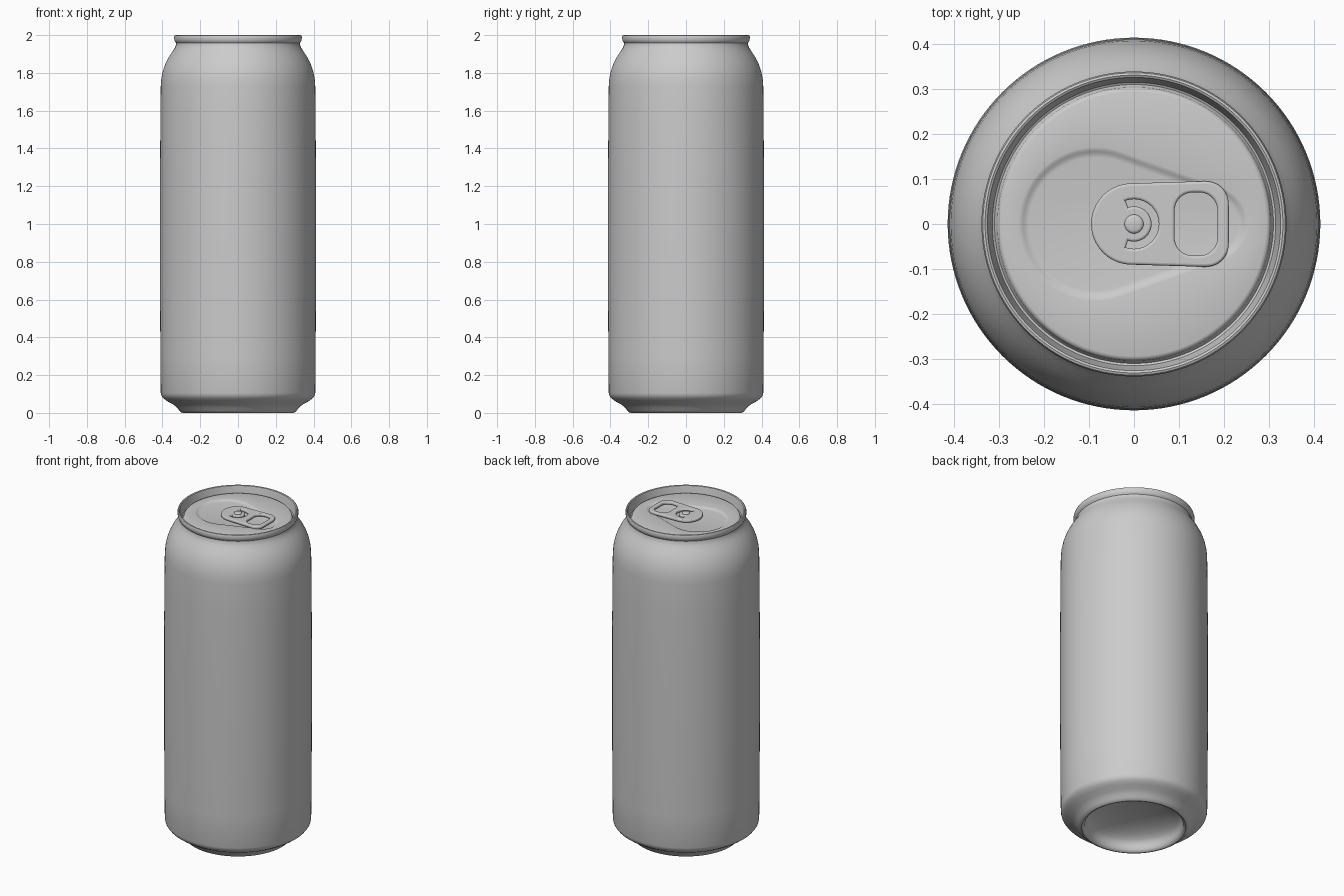
import bpy
import bmesh
from math import sin, cos, pi, sqrt, radians
from itertools import combinations

cube = bpy.data.objects.get("Cube")
if cube:
    bpy.data.objects.remove(cube)

SEGMENTS = 128
GREY = (0.6, 0.6, 0.6, 1)
metal = bpy.data.materials.new("grey metal")
metal.use_nodes = True
metal.diffuse_color = GREY
metal.node_tree.nodes["Principled BSDF"].inputs["Base Color"].default_value = GREY


def smooth(obj, angle=40):
    bpy.ops.object.select_all(action="DESELECT")
    obj.select_set(True)
    bpy.context.view_layer.objects.active = obj
    bpy.ops.object.shade_smooth_by_angle(angle=radians(angle))


def circle(r):
    return [(r * cos(2 * pi * i / SEGMENTS), r * sin(2 * pi * i / SEGMENTS))
            for i in range(SEGMENTS)]


def hull(circles, grow=0.0, centre=0.0):
    """Outline of the convex hull of circles (x, y, radius), seen from (centre, 0)."""
    discs = []
    for a, b in combinations(circles, 2):
        for k in range(61):
            discs.append([p + (q - p) * k / 60 for p, q in zip(a, b)])
    points = []
    for i in range(SEGMENTS):
        c, s = cos(2 * pi * i / SEGMENTS), sin(2 * pi * i / SEGMENTS)
        reach = 0
        for x, y, r in discs:
            along, across = (x - centre) * c + y * s, y * c - (x - centre) * s
            if abs(across) < r + grow:
                reach = max(reach, along + sqrt((r + grow) ** 2 - across ** 2))
        points.append((centre + reach * c, reach * s))
    return points


def loft(name, rings, cap_first=False, cap_last=False):
    """Skin a list of (outline, height) rings."""
    bm = bmesh.new()
    loops = [[bm.verts.new((x, y, z)) for x, y in outline] for outline, z in rings]
    for a, b in zip(loops, loops[1:]):
        for i in range(SEGMENTS):
            j = (i + 1) % SEGMENTS
            bm.faces.new((a[i], a[j], b[j], b[i]))
    if cap_first:
        bm.faces.new(loops[0][::-1])
    if cap_last:
        bm.faces.new(loops[-1])
    mesh = bpy.data.meshes.new(name)
    bm.to_mesh(mesh)
    bm.free()
    mesh.materials.append(metal)
    obj = bpy.data.objects.new(name, mesh)
    bpy.context.collection.objects.link(obj)
    smooth(obj)
    return obj


def lathe(name, profile, **caps):
    return loft(name, [(circle(r), z) for r, z in profile], **caps)


# Can wall: domed underside, foot ring, body, shoulder and neck
dome = [(0.27 * sin(k * pi / 16), 0.03 + 0.09 * cos(k * pi / 16)) for k in range(1, 9)]
foot = [(0.275, 0.012), (0.283, 0.003), (0.292, 0), (0.302, 0.004), (0.312, 0.014),
        (0.325, 0.03), (0.345, 0.046), (0.375, 0.062), (0.395, 0.077), (0.405, 0.09), (0.409, 0.105)]
body = [(0.411, 0.3), (0.413, 0.72), (0.413, 1.2), (0.411, 1.55), (0.409, 1.73)]
shoulder = [(0.406, 1.77), (0.398, 1.81), (0.384, 1.85), (0.366, 1.885), (0.348, 1.912),
            (0.335, 1.932), (0.328, 1.948), (0.327, 1.96)]
lathe("can_body", dome + foot + body + shoulder, cap_first=True)

# Lid: rolled rim, countersink groove, panel and teardrop recess
rim = [(0.327, 1.958), (0.334, 1.966), (0.337, 1.975), (0.338, 1.99), (0.335, 1.998),
       (0.33, 2.0), (0.325, 1.997), (0.322, 1.985), (0.318, 1.96), (0.314, 1.943),
       (0.309, 1.94), (0.305, 1.945), (0.303, 1.957), (0.299, 1.963), (0.293, 1.965)]
teardrop = [(-0.085, 0, 0.16), (0.168, 0, 0.075)]
steps = [(0.01, 1.965), (0.005, 1.964), (0, 1.961), (-0.006, 1.958), (-0.012, 1.957)]
loft("lid", [(circle(r), z) for r, z in rim] + [(hull(teardrop, g), z) for g, z in steps],
     cap_last=True)

# Pull tab: rounded plate with a finger hole and a curved slot round the rivet
tab_shape = [(-0.005, 0, 0.09), (0.16, 0.045, 0.05), (0.16, -0.045, 0.05)]
hole_shape = [(x, y, 0.04) for x in (0.13, 0.145) for y in (-0.03, 0.03)]
arc = [radians(-110 + 220 * k / 32) for k in range(33)]
slot = [(0.055 * cos(a), 0.055 * sin(a)) for a in arc]
slot += [(0.039 * cos(a), 0.039 * sin(a)) for a in reversed(arc)]

curve = bpy.data.curves.new("pull_tab", "CURVE")
curve.dimensions = "2D"
curve.fill_mode = "BOTH"
curve.extrude = 0.003
curve.bevel_depth = 0.006
curve.bevel_resolution = 3
curve.offset = -0.006
for outline in (hull(tab_shape), hull(hole_shape, 0, 0.1375), slot):
    spline = curve.splines.new("POLY")
    spline.points.add(len(outline) - 1)
    for point, (x, y) in zip(spline.points, outline):
        point.co = (x, y, 0, 1)
    spline.use_cyclic_u = True
curve.materials.append(metal)
tab = bpy.data.objects.new("pull_tab", curve)
tab.location.z = 1.971
bpy.context.collection.objects.link(tab)
bpy.ops.object.select_all(action="DESELECT")
tab.select_set(True)
bpy.context.view_layer.objects.active = tab
bpy.ops.object.convert(target="MESH")
smooth(bpy.context.view_layer.objects.active)

# Rivet holding the tab
lathe("rivet", [(0.021, 1.957), (0.021, 1.982), (0.019, 1.985), (0.014, 1.987)], cap_last=True)
